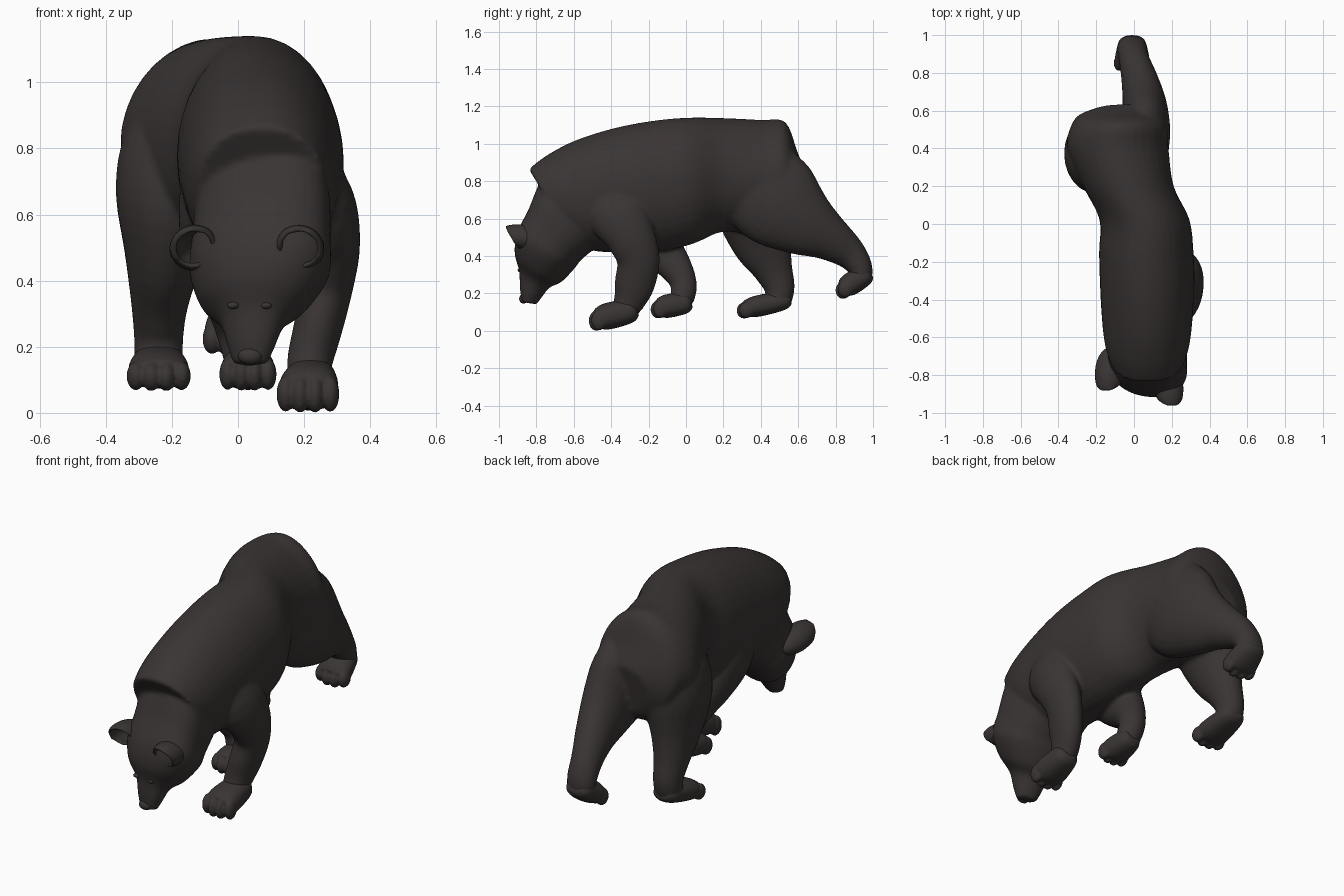
import bpy, bmesh, math
from mathutils import Vector, Matrix

if "Cube" in bpy.data.objects:
    bpy.data.objects.remove(bpy.data.objects["Cube"])

fur = bpy.data.materials.new("dark brown fur")
fur.diffuse_color = (0.042, 0.035, 0.034, 1)
fur.use_nodes = True
fur.node_tree.nodes["Principled BSDF"].inputs["Base Color"].default_value = fur.diffuse_color


def smooth_rows(rows, steps=4):
    """Catmull-Rom interpolation of rows of numbers."""
    out = []
    for i in range(len(rows) - 1):
        p0, p1 = rows[max(i - 1, 0)], rows[i]
        p2, p3 = rows[i + 1], rows[min(i + 2, len(rows) - 1)]
        for s in range(steps):
            t = s / steps
            out.append([0.5 * (2 * b + (c - a) * t + (2 * a - 5 * b + 4 * c - d) * t * t
                               + (3 * b - a - 3 * c + d) * t ** 3)
                        for a, b, c, d in zip(p0, p1, p2, p3)])
    out.append(list(rows[-1]))
    return out


def skin(bm, rings, n=28):
    """Skin superellipse rings given as (centre, side vector, up vector, power)."""
    loops = []
    for c, a, b, power in rings:
        loop = []
        for k in range(n):
            ang = 2 * math.pi * k / n
            u, v = math.cos(ang), math.sin(ang)
            u = math.copysign(abs(u) ** (2 / power), u)
            v = math.copysign(abs(v) ** (2 / power), v)
            loop.append(bm.verts.new(c + a * u + b * v))
        loops.append(loop)
    for l0, l1 in zip(loops, loops[1:]):
        for k in range(n):
            bm.faces.new((l0[k], l0[(k + 1) % n], l1[(k + 1) % n], l1[k]))
    bm.faces.new(loops[0][::-1])
    bm.faces.new(loops[-1])


def trunk(bm, rows, yaw=0.0):
    """Rows: top y, top z, bottom y, bottom z, centre x, half width, power."""
    rings = []
    for ty, tz, by, bz, cx, hw, power in smooth_rows(rows):
        rings.append((Vector((cx, (ty + by) / 2, (tz + bz) / 2)),
                      Vector((hw, -yaw * hw, 0)),
                      Vector((0, (ty - by) / 2, (tz - bz) / 2)), power))
    skin(bm, rings, 36)


def limb(bm, rows, steps=4, power=2.0):
    """Rows: x, y, z, half width, half depth along a path."""
    rows = smooth_rows(rows, steps)
    rings = []
    for i, r in enumerate(rows):
        t = Vector(rows[min(i + 1, len(rows) - 1)][:3]) - Vector(rows[max(i - 1, 0)][:3])
        t.normalize()
        side = Vector((1, 0, 0))
        side = (side - t * side.dot(t)).normalized()
        rings.append((Vector(r[:3]), side * r[3], t.cross(side) * r[4], power))
    skin(bm, rings, 24)


def ball(bm, centre, size):
    m = Matrix.Translation(centre) @ Matrix.Diagonal((*size, 1))
    bmesh.ops.create_uvsphere(bm, u_segments=16, v_segments=10, radius=1, matrix=m)


def finish(bm, name):
    bmesh.ops.recalc_face_normals(bm, faces=bm.faces)
    me = bpy.data.meshes.new(name)
    bm.to_mesh(me)
    bm.free()
    me.materials.append(fur)
    me.shade_smooth()
    ob = bpy.data.objects.new(name, me)
    bpy.context.collection.objects.link(ob)
    return ob


def fuse(ob, voxel, iterations):
    rm = ob.modifiers.new("fuse", 'REMESH')
    rm.mode = 'VOXEL'
    rm.voxel_size = voxel
    rm.use_smooth_shade = True
    sm = ob.modifiers.new("soften", 'SMOOTH')
    sm.factor = 0.5
    sm.iterations = iterations


body = bmesh.new()

# torso, from the skin fold behind the neck to the rump
trunk(body, [
    (-.84, .865, -.60, .47, .07, .195, 2.2),
    (-.75, .935, -.50, .43, .07, .225, 2.1),
    (-.60, 1.015, -.40, .42, .07, .24, 2.0),
    (-.40, 1.08, -.25, .42, .07, .25, 2.0),
    (-.20, 1.12, -.10, .43, .065, .25, 2.0),
    (.00, 1.14, .05, .47, .055, .238, 2.0),
    (.20, 1.138, .20, .53, -.03, .24, 2.0),
    (.40, 1.128, .40, .51, -.085, .268, 1.9),
    (.53, 1.118, .50, .52, -.08, .255, 1.8),
    (.595, .96, .56, .56, -.075, .215, 1.9),
    (.635, .86, .585, .60, -.045, .15, 2.0)])

# neck and head, lowered and turned a little
trunk(body, [
    (-.69, .80, -.48, .45, .07, .20, 2.6),
    (-.77, .795, -.53, .41, .075, .205, 2.6),
    (-.835, .65, -.575, .37, .07, .21, 2.5),
    (-.895, .53, -.60, .335, .065, .212, 2.4),
    (-.912, .42, -.67, .26, .05, .165, 2.2),
    (-.89, .32, -.73, .232, .045, .10, 2.1),
    (-.887, .23, -.775, .175, .04, .072, 2.1),
    (-.877, .155, -.80, .142, .037, .052, 2.1)], yaw=0.17)

# legs in walking pose
limb(body, [  # left front
    (.19, -.40, .80, .075, .12), (.25, -.37, .64, .102, .16),
    (.278, -.30, .51, .092, .135), (.268, -.255, .38, .08, .115),
    (.24, -.275, .25, .074, .108), (.22, -.30, .17, .07, .088),
    (.212, -.33, .11, .065, .07)])
limb(body, [  # right front
    (-.07, -.32, .72, .10, .17), (-.08, -.26, .58, .10, .16),
    (-.06, -.16, .46, .09, .13), (-.03, -.07, .36, .078, .095),
    (0, -.015, .26, .07, .072), (.02, -.02, .18, .067, .066),
    (.03, -.05, .13, .06, .05)])
limb(body, [  # left hind, stretched back
    (.05, .38, .80, .13, .25), (.06, .50, .68, .132, .25),
    (.055, .63, .58, .117, .19), (.03, .76, .50, .097, .128),
    (0, .87, .42, .08, .09), (-.01, .93, .34, .08, .067),
    (-.01, .935, .27, .075, .058)])
limb(body, [  # right hind
    (-.17, .38, .95, .10, .13), (-.198, .375, .80, .155, .19),
    (-.208, .375, .64, .162, .21), (-.225, .41, .47, .118, .165),
    (-.237, .465, .33, .087, .108), (-.24, .50, .23, .075, .082),
    (-.24, .49, .15, .074, .07)])
fuse(finish(body, "body"), 0.011, 6)


# paws with four toes each
def paw(name, heel, toe, half_w, half_h):
    bm = bmesh.new()
    h, t = Vector(heel), Vector(toe)
    rows = []
    for f, w, d in ((0, .45, .5), (.12, .75, .85), (.4, .9, 1), (.75, 1, 1), (.95, .85, .75)):
        rows.append((*h.lerp(t, f), half_w * w, half_h * d))
    limb(bm, rows, 3, 2.3)
    ahead = (t - h).normalized()
    for i in range(4):
        s = i - 1.5
        c = t + Vector((s * half_w * .5, 0, -half_h * .15)) - ahead * (.01 + .007 * s * s)
        ball(bm, c, (half_w * .31, .042, half_h * .78))
    fuse(finish(bm, name), 0.007, 3)


paw("left_front_paw", (.225, -.26, .115), (.21, -.49, .062), .09, .07)
paw("right_front_paw", (.03, .03, .155), (.03, -.16, .122), .082, .062)
paw("left_hind_paw", (-.01, .985, .315), (-.01, .83, .22), .092, .06)
paw("right_hind_paw", (-.24, .56, .17), (-.24, .30, .115), .092, .056)


# ears: long hollow cups opening forward and down, rooted in the head
def ear(name, centre, lean):
    bm = bmesh.new()
    ball(bm, (0, 0, 0), (.078, .14, .066))
    bmesh.ops.bisect_plane(bm, geom=bm.verts[:] + bm.edges[:] + bm.faces[:],
                           plane_co=(0, -.075, 0), plane_no=(0, .75, .66), clear_inner=True)
    ob = finish(bm, name)
    ob.matrix_world = (Matrix.Translation(centre) @ Matrix.Rotation(lean, 4, 'Y')
                       @ Matrix.Rotation(-.2, 4, 'X'))
    so = ob.modifiers.new("thickness", 'SOLIDIFY')
    so.thickness = 0.016
    so.offset = -1
    sub = ob.modifiers.new("round", 'SUBSURF')
    sub.levels = sub.render_levels = 1


ear("left_ear", (.187, -.865, .50), .25)
ear("right_ear", (-.133, -.785, .50), -.3)

# nose and eyelids
bm = bmesh.new()
ball(bm, (.037, -.868, .172), (.037, .024, .026))
finish(bm, "nose")
for name, x, y in (("left_eye", .085, -.886), ("right_eye", -.015, -.873)):
    bm = bmesh.new()
    ball(bm, (x, y, .325), (.018, .014, .011))
    finish(bm, name)
